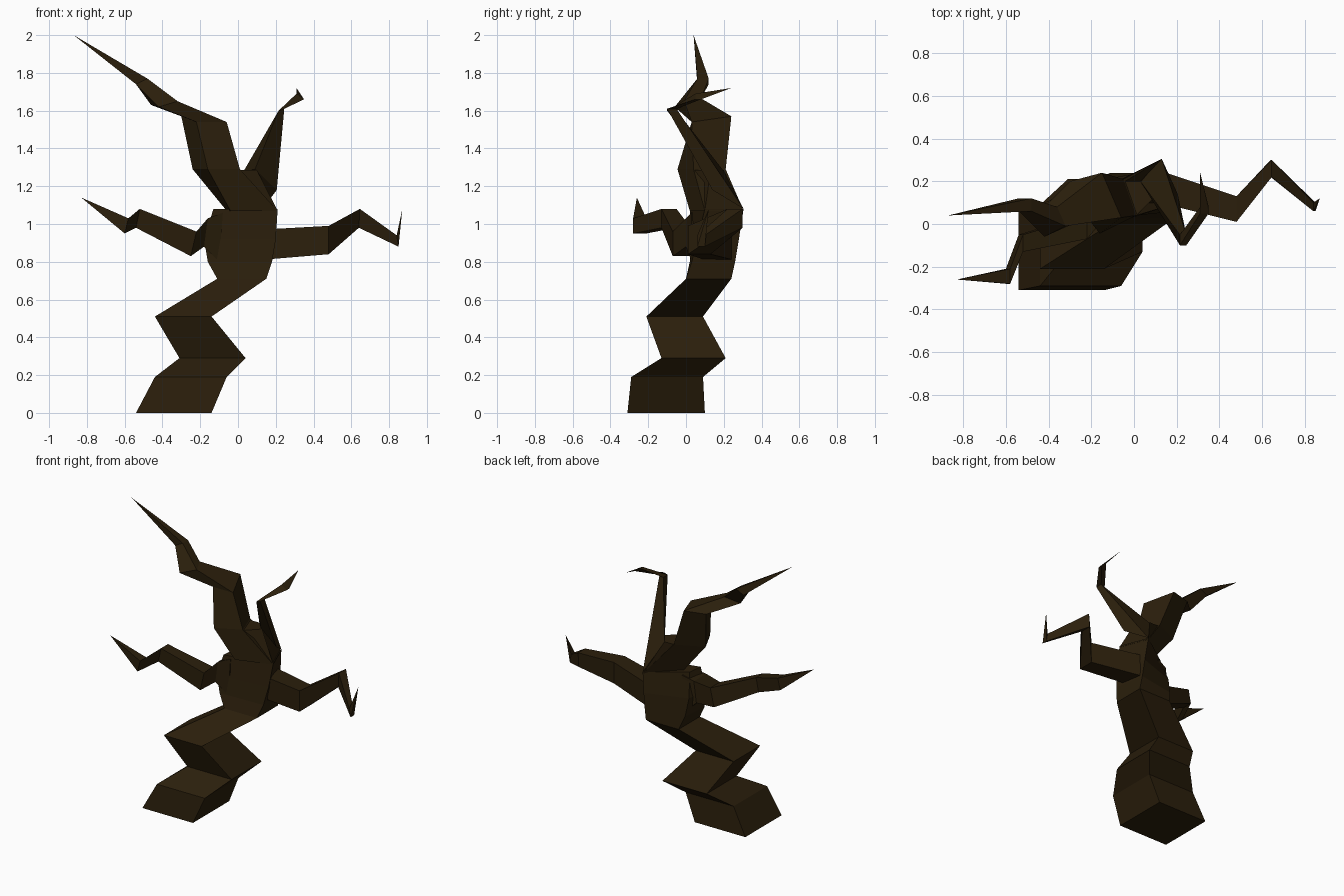
import bpy
import bmesh

default_cube = bpy.data.objects.get("Cube")
if default_cube:
    bpy.data.objects.remove(default_cube, do_unlink=True)

bark = bpy.data.materials.new("dark brown bark")
bark.use_nodes = True
bark_colour = (0.024, 0.0135, 0.0035, 1)
bark.diffuse_color = bark_colour
bark.node_tree.nodes["Principled BSDF"].inputs["Base Color"].default_value = bark_colour


def section(start, end, depth):
    """Four corners: an edge from start to end in x and z, spread over a depth in y."""
    (xa, za), (xb, zb), (front, back) = start, end, depth
    return [(xa, front, za), (xb, front, zb), (xb, back, zb), (xa, back, za)]


def level(left, right, z, depth):
    """A square-on horizontal section."""
    return section((left, z), (right, z), depth)


def twisted(z, *corners):
    """A horizontal section with four free corners, from front left round to back left."""
    return [(x, y, z) for x, y in corners]


def limb(name, sections, tip=None):
    """Skin four-sided sections into one flat-shaded limb, ending in a point if given."""
    bm = bmesh.new()
    rings = [[bm.verts.new(corner) for corner in ring] for ring in sections]
    for low, high in zip(rings, rings[1:]):
        for i in range(4):
            j = (i + 1) % 4
            bm.faces.new((low[i], low[j], high[j], high[i]))
    bm.faces.new(rings[0][::-1])
    last = rings[-1]
    if tip:
        point = bm.verts.new(tip)
        for i in range(4):
            bm.faces.new((last[i], last[(i + 1) % 4], point))
    else:
        bm.faces.new(last)
    bmesh.ops.recalc_face_normals(bm, faces=bm.faces[:])
    mesh = bpy.data.meshes.new(name)
    bm.to_mesh(mesh)
    bm.free()
    mesh.materials.append(bark)
    obj = bpy.data.objects.new(name, mesh)
    bpy.context.collection.objects.link(obj)
    return obj


# Zigzag trunk, twisting towards the top
limb("trunk", [
    level(-.54, -.14, 0, (-.31, .10)),
    level(-.44, -.06, .19, (-.29, .09)),
    level(-.31, .04, .29, (-.13, .21)),
    level(-.44, -.14, .51, (-.21, .09)),
    level(-.11, .15, .71, (0, .24)),
    twisted(.80, (-.16, .02), (.18, .03), (.145, .26), (-.14, .21)),
    twisted(.92, (-.18, .02), (.20, .06), (.14, .28), (-.15, .18)),
    twisted(1.08, (-.13, .02), (.21, .10), (.13, .305), (-.12, .13)),
])

# Crown that joins the trunk to the two upper branches
crown_base = twisted(1.07, (-.04, .02), (.21, .10), (.13, .305), (-.06, .12))
limb("crown", [
    crown_base,
    twisted(1.285, (.01, .04), (.10, .13), (.03, .20), (-.05, .20)),
])

# Tall branch leaning to the right side
limb("tall_branch", [
    crown_base,
    twisted(1.29, (-.16, -.045), (.01, .04), (-.05, .21), (-.24, .12)),
    [(-.22, .03, 1.54), (-.06, .03, 1.54), (-.15, .24, 1.57), (-.30, .20, 1.57)],
    [(-.42, -.06, 1.62), (-.32, -.01, 1.65), (-.36, .08, 1.665), (-.46, .04, 1.63)],
    section((-.54, 1.74), (-.48, 1.77), (.06, .12)),
], tip=(-.87, .04, 2))

# Thin hooked branch
limb("thin_branch", [
    [(.09, .13, 1.29), (.205, .14, 1.18), (.13, .305, 1.08), (.03, .20, 1.28)],
    section((.215, 1.60), (.245, 1.61), (-.10, -.05)),
    section((.31, 1.69), (.35, 1.66), (.05, .08)),
], tip=(.31, .24, 1.72))

# Left arm
limb("left_arm", [
    section((.12, .81), (.12, .97), (.10, .25)),
    section((.48, .84), (.48, .99), (.01, .13)),
    section((.64, .98), (.645, 1.08), (.22, .30)),
    section((.85, .88), (.84, .94), (.06, .10)),
], tip=(.87, .12, 1.08))

# Right arm, growing from a swollen shoulder
limb("right_arm", [
    section((-.10, .80), (-.08, 1.06), (.03, .16)),
    section((-.18, .88), (-.16, 1.03), (0, .14)),
    section((-.25, .83), (-.22, .96), (-.07, .04)),
    section((-.54, .98), (-.52, 1.08), (-.13, -.05)),
    section((-.60, .95), (-.58, 1.03), (-.28, -.21)),
], tip=(-.83, -.26, 1.14))
